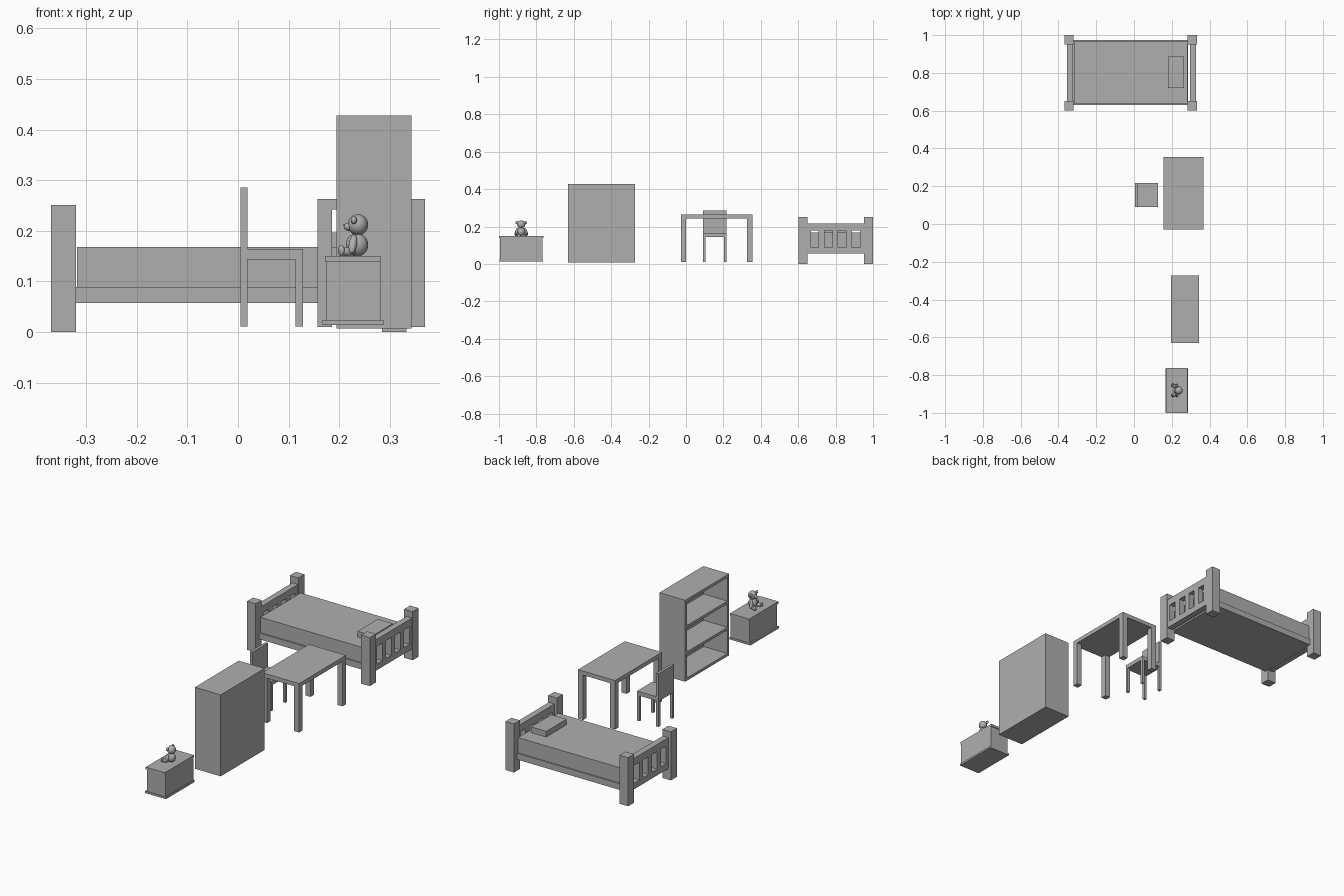
import bpy, bmesh, math
from mathutils import Matrix

if "Cube" in bpy.data.objects:
    bpy.data.objects.remove(bpy.data.objects["Cube"])

grey = bpy.data.materials.new("dark_grey")
grey.diffuse_color = (0.43, 0.43, 0.43, 1)
grey.use_nodes = True
grey.node_tree.nodes["Principled BSDF"].inputs["Base Color"].default_value = grey.diffuse_color


def boxes(name, *bounds):
    """One object made of boxes, each given as (x0, x1, y0, y1, z0, z1)."""
    bm = bmesh.new()
    for x0, x1, y0, y1, z0, z1 in bounds:
        m = Matrix.Translation(((x0 + x1) / 2, (y0 + y1) / 2, (z0 + z1) / 2)) \
            @ Matrix.Diagonal((x1 - x0, y1 - y0, z1 - z0, 1))
        bmesh.ops.create_cube(bm, size=1, matrix=m)
    mesh = bpy.data.meshes.new(name)
    bm.to_mesh(mesh)
    bm.free()
    mesh.materials.append(grey)
    ob = bpy.data.objects.new(name, mesh)
    bpy.context.collection.objects.link(ob)
    return ob


def cut(ob, cutter):
    cutter.hide_render = True
    cutter.hide_viewport = True
    mod = ob.modifiers.new("cut", 'BOOLEAN')
    mod.object = cutter
    mod.solver = 'EXACT'


def corner_legs(name, x0, x1, y0, y1, z0, z1, w):
    for i, (x, y) in enumerate([(x0, y0), (x1 - w, y0), (x0, y1 - w), (x1 - w, y1 - w)]):
        boxes(f"{name}_{i + 1}", (x, x + w, y, y + w, z0, z1))


def ball(name, loc, radii, tilt=(0, 0, 0)):
    bpy.ops.mesh.primitive_uv_sphere_add(segments=24, ring_count=14, location=loc, rotation=tilt)
    ob = bpy.context.object
    ob.name = name
    ob.scale = radii
    ob.data.materials.append(grey)
    bpy.ops.object.shade_smooth()


# Bed: posts, slotted end boards, frame, mattress, pillow
corner_legs("bed_post", -0.369, 0.333, 0.601, 1.0, 0, 0.251, 0.049)
for side, x in (("foot", -0.354), ("head", 0.297)):
    board = boxes(f"{side}board", (x, x + 0.032, 0.635, 0.965, 0.057, 0.217))
    slots = boxes(f"{side}board_slot_cutter",
                  *[(x - 0.05, x + 0.08, y, y + 0.042, 0.089, 0.180)
                    for y in (0.667, 0.741, 0.814, 0.887)])
    cut(board, slots)
boxes("bed_frame", (-0.321, 0.287, 0.630, 0.974, 0.057, 0.089))
boxes("mattress", (-0.318, 0.284, 0.637, 0.967, 0.089, 0.168))
boxes("pillow", (0.179, 0.266, 0.72, 0.886, 0.165, 0.197))

# Table
boxes("table_top", (0.157, 0.369, -0.028, 0.355, 0.242, 0.263))
corner_legs("table_leg", 0.157, 0.369, -0.028, 0.355, 0.010, 0.243, 0.029)

# Chair, backrest on the far side from the table
boxes("chair_seat", (0.005, 0.128, 0.09, 0.217, 0.143, 0.164))
boxes("chair_back", (0.005, 0.019, 0.09, 0.217, 0.16, 0.286))
corner_legs("chair_leg", 0.005, 0.128, 0.09, 0.217, 0.011, 0.145, 0.014)

# Bookcase, three open compartments towards -x
case = boxes("bookcase", (0.195, 0.343, -0.631, -0.272, 0.007, 0.428))
t = 0.014
openings = boxes("bookcase_opening_cutter",
                 *[(0.15, 0.331, -0.631 + t, -0.272 - t,
                    0.007 + i * 0.1357 + t, 0.007 + (i + 1) * 0.1357)
                   for i in range(3)])
cut(case, openings)

# Bedside cabinet
boxes("cabinet_body", (0.175, 0.282, -0.995, -0.767, 0.02, 0.14))
boxes("cabinet_top", (0.172, 0.282, -1.0, -0.762, 0.138, 0.150))
boxes("cabinet_base", (0.167, 0.287, -0.998, -0.764, 0.014, 0.024))

# Seated toy bear facing -x
yc = -0.881
ball("bear_body", (0.235, yc, 0.172), (0.022, 0.021, 0.023))
ball("bear_head", (0.237, yc, 0.212), (0.020, 0.022, 0.021))
ball("bear_snout", (0.219, yc, 0.208), (0.010, 0.010, 0.008))
ball("bear_nose", (0.211, yc, 0.211), (0.003, 0.004, 0.003))
for side, s in (("left", -1), ("right", 1)):
    ball(f"bear_{side}_ear", (0.229, yc + s * 0.023, 0.221), (0.006, 0.008, 0.008))
    ball(f"bear_{side}_arm", (0.227, yc + s * 0.024, 0.174), (0.008, 0.008, 0.020),
         (s * math.radians(22), math.radians(8), 0))
    ball(f"bear_{side}_leg", (0.216, yc + s * 0.022, 0.159), (0.018, 0.009, 0.009),
         (0, 0, -s * math.radians(25)))
    ball(f"bear_{side}_foot", (0.204, yc + s * 0.028, 0.161), (0.006, 0.009, 0.011),
         (0, 0, -s * math.radians(25)))
